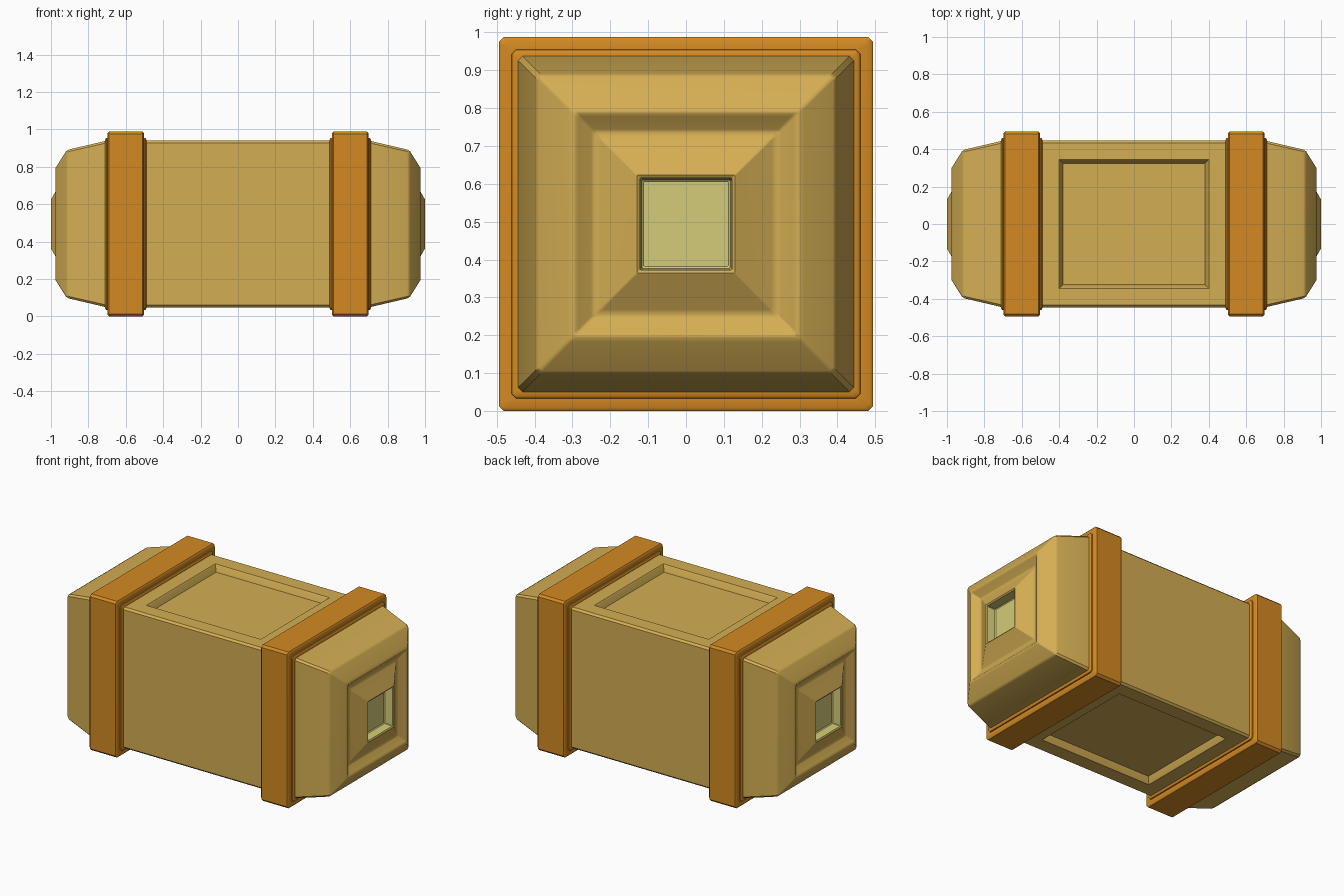
import bpy, bmesh, math

if "Cube" in bpy.data.objects:
    bpy.data.objects.remove(bpy.data.objects["Cube"])

CZ = 0.494  # height of the long axis


def srgb(r, g, b):
    f = lambda c: ((c / 255 + 0.055) / 1.055) ** 2.4
    return (f(r), f(g), f(b), 1)


def material(name, col):
    m = bpy.data.materials.new(name)
    m.diffuse_color = col
    m.use_nodes = True
    m.node_tree.nodes["Principled BSDF"].inputs["Base Color"].default_value = m.diffuse_color
    return m


TAN = material("tan_shell", srgb(212, 174, 83))
ORANGE = material("orange_band", srgb(212, 138, 34))
GREEN = material("pale_green_light", srgb(212, 204, 120))


def loft(bm, profile):
    """Chamfered square rings along x, from (x, half width) pairs, capped at both ends."""
    rings = []
    for x, h in profile:
        i = h * 0.973
        pts = [(h, -i), (h, i), (i, h), (-i, h), (-h, i), (-h, -i), (-i, -h), (i, -h)]
        rings.append([bm.verts.new((x, y, z + CZ)) for y, z in pts])
    for a, b in zip(rings, rings[1:]):
        for k in range(8):
            n = (k + 1) % 8
            bm.faces.new((a[k], a[n], b[n], b[k]))
    bm.faces.new(rings[0])
    bm.faces.new(rings[-1])
    bmesh.ops.recalc_face_normals(bm, faces=bm.faces)


def finish(bm, name, mats):
    me = bpy.data.meshes.new(name)
    bm.to_mesh(me)
    bm.free()
    ob = bpy.data.objects.new(name, me)
    bpy.context.collection.objects.link(ob)
    for m in mats:
        me.materials.append(m)
    bpy.ops.object.select_all(action='DESELECT')
    ob.select_set(True)
    bpy.context.view_layer.objects.active = ob
    bpy.ops.object.shade_smooth_by_angle(angle=math.radians(35))
    w = ob.modifiers.new("weighted", 'WEIGHTED_NORMAL')
    w.keep_sharp = True
    return ob


# Shell: straight middle, tapered ends, sunken ring, raised pyramid and square pocket
half = [(0.49, 0.446), (0.70, 0.446), (0.905, 0.398), (0.92, 0.388), (0.968, 0.312),
        (0.975, 0.30), (0.975, 0.292), (0.968, 0.284), (0.945, 0.25), (0.941, 0.24),
        (0.946, 0.226), (0.997, 0.136), (1.0, 0.13), (0.995, 0.122), (0.945, 0.117),
        (0.94, 0.112)]
bm = bmesh.new()
loft(bm, [(-x, h) for x, h in reversed(half)] + half)

# Sunken panels on the top and underside
for s in (1, -1):
    bm.faces.ensure_lookup_table()
    face = [f for f in bm.faces if f.normal.z * s > 0.99 and abs(f.calc_center_median().x) < 0.01]
    for t, d in ((0.09, 0), (0.006, -0.005), (0.014, -0.035)):
        bmesh.ops.inset_region(bm, faces=face, thickness=t, depth=d, use_even_offset=True)

# Pale pocket lining
for f in bm.faces:
    c = f.calc_center_median()
    if abs(c.x) > 0.93 and max(abs(c.y), abs(c.z - CZ)) < 0.1205:
        f.material_index = 1
finish(bm, "shell", [TAN, GREEN])

# Bands with a thin lip on each side
lip = [(-0.11, 0.44), (-0.11, 0.452), (-0.104, 0.46), (-0.098, 0.461), (-0.098, 0.485), (-0.09, 0.494)]
ring = lip + [(-x, h) for x, h in reversed(lip)]
for s, name in ((-1, "left_band"), (1, "right_band")):
    bm = bmesh.new()
    loft(bm, [(x + s * 0.6, h) for x, h in ring])
    finish(bm, name, [ORANGE])
